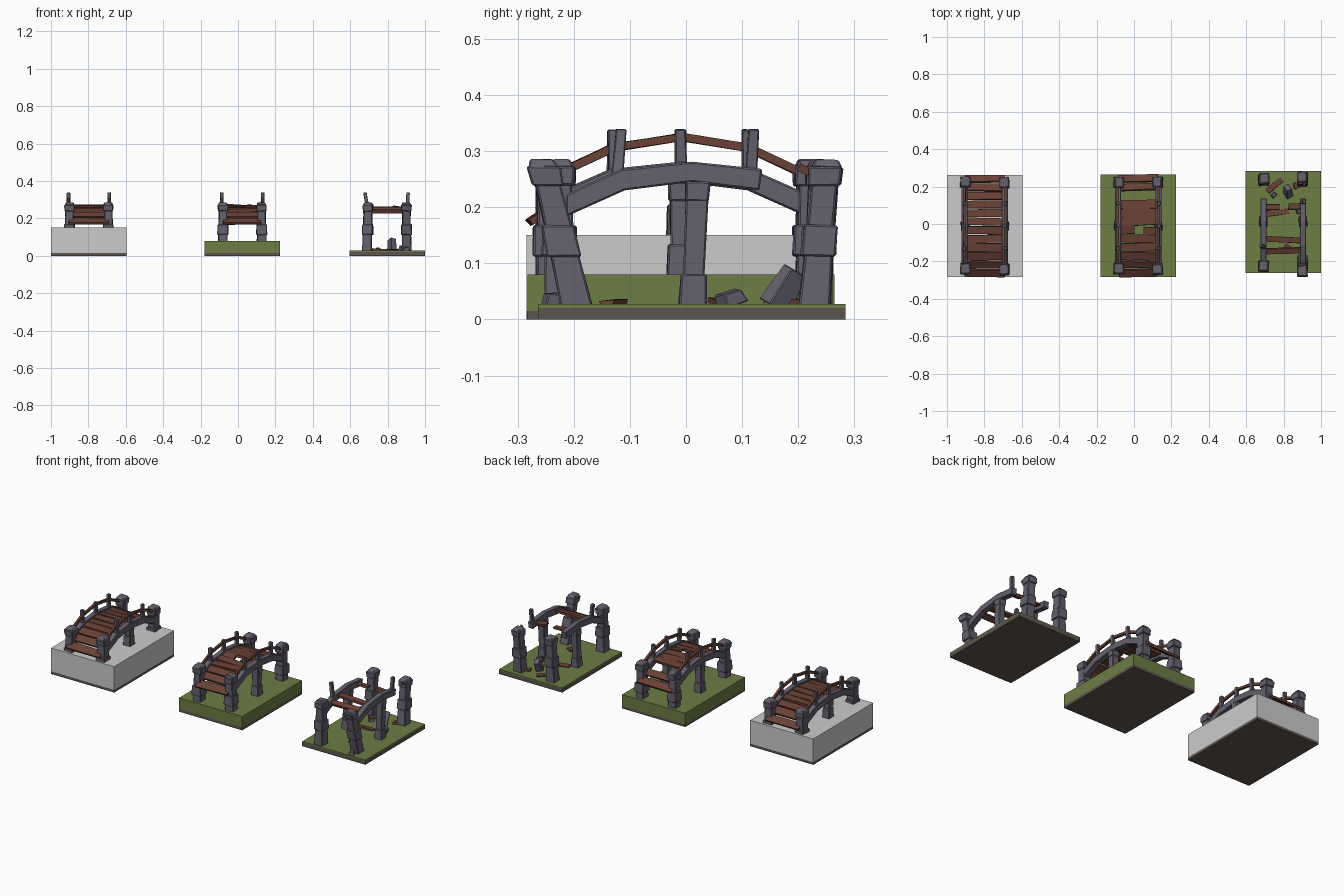
import bpy, bmesh, random
from math import radians
from mathutils import Vector, Matrix, Euler

if "Cube" in bpy.data.objects:
    bpy.data.objects.remove(bpy.data.objects["Cube"])

random.seed(4)


def mat(name, col):
    m = bpy.data.materials.new(name)
    m.diffuse_color = (*col, 1)
    m.use_nodes = True
    m.node_tree.nodes["Principled BSDF"].inputs["Base Color"].default_value = m.diffuse_color
    return m


STONE = mat("stone", (0.13, 0.12, 0.155))
WOOD = mat("wood", (0.14, 0.052, 0.036))
GRASS = mat("grass", (0.15, 0.205, 0.06))
SOIL = mat("soil", (0.11, 0.09, 0.075))


def finish(bm, name, loc, material=None, bevel=0):
    bmesh.ops.recalc_face_normals(bm, faces=bm.faces)
    me = bpy.data.meshes.new(name)
    bm.to_mesh(me)
    bm.free()
    ob = bpy.data.objects.new(name, me)
    ob.location = loc
    bpy.context.collection.objects.link(ob)
    if material:
        me.materials.append(material)
    if bevel:
        b = ob.modifiers.new("bevel", 'BEVEL')
        b.width, b.segments = bevel, 1
    return ob


def block(bm, c, size, rot=(0, 0, 0), taper=1.0, jit=0.0, frame=Matrix()):
    """Box with optional top taper, corner jitter and parent frame."""
    vs = bmesh.ops.create_cube(bm, size=1)["verts"]
    m = frame @ Matrix.Translation(c) @ Euler([radians(a) for a in rot]).to_matrix().to_4x4()
    for v in vs:
        k = taper if v.co.z > 0 else 1
        p = Vector((v.co.x * size[0] * k, v.co.y * size[1] * k, v.co.z * size[2]))
        p += Vector([random.uniform(-jit, jit) for _ in range(3)])
        v.co = m @ p


def bar(bm, p, q, w, h, jit=0.0):
    """Box running from p to q."""
    p, q = Vector(p), Vector(q)
    d = q - p
    m = Matrix.Translation((p + q) / 2) @ d.to_track_quat('Y', 'Z').to_matrix().to_4x4()
    block(bm, (0, 0, 0), (w, d.length, h), jit=jit, frame=m)


def interp(path, y):
    for (a, za), (b, zb) in zip(path, path[1:]):
        if y <= b:
            break
    s = (zb - za) / (b - a)
    return za + s * (y - a), s


def lean(p, bottom, top):
    """Shear frame so a vertical stack goes from bottom to top at z .02-.285."""
    m = Matrix.Translation((bottom[0], bottom[1], 0))
    for i in (0, 1):
        m[i][2] = (top[i] - bottom[i]) / 0.265
        m[i][3] -= m[i][2] * 0.02
    return m


TOP = [(-.225, .222), (-.20, .235), (-.125, .268), (0, .281), (.125, .268), (.20, .235), (.225, .222)]
LOW = [(-.225, .183), (-.12, .23), (0, .245), (.12, .23), (.225, .183)]
DECK = [(-.265, .176), (-.2, .22), (-.12, .253), (0, .266), (.12, .253), (.2, .22), (.265, .176)]
RAIL = [(-.235, .252), (-.12, .306), (0, .325), (.12, .306), (.235, .252)]


def base(name, loc, h, top_mat, soil_h):
    for part, z0, z1, m in (("soil", 0, soil_h, SOIL), ("ground", soil_h, h, top_mat)):
        bm = bmesh.new()
        block(bm, (0, 0, (z0 + z1) / 2), (.405, .547, z1 - z0))
        finish(bm, name + "_" + part, loc, m)


def corner_post(name, loc, bottom, top):
    bm = bmesh.new()
    f = lean(None, bottom, top)
    for z0, z1, w, t in ((.01, .12, .057, .88), (.112, .168, .062, .94), (.16, .245, .048, .95),
                         (.238, .272, .055, 1.08), (.27, .285, .055, .75)):
        block(bm, (0, 0, (z0 + z1) / 2), (w * .94, w, z1 - z0), (0, 0, random.uniform(-4, 4)), t, .0015, f)
    finish(bm, name, loc, STONE, .003)


def middle_leg(name, loc, x, z, tilt):
    bm = bmesh.new()
    f = lean(None, (x, 0), (x, tilt))
    block(bm, (0, 0, z + .022), (.046, .05, .064), (0, 0, 2), .9, .001, f)
    block(bm, (0, 0, (z + .23) / 2), (.036, .036, .23 - z), (0, 0, 0), 1.1, .001, f)
    block(bm, (0, 0, .228), (.042, .042, .036), (0, 0, 0), 1.05, .001, f)
    finish(bm, name, loc, STONE, .003)


def arch(name, loc, x, ymax=1):
    pts = [p for p in TOP if p[0] <= ymax] + [p for p in reversed(LOW) if p[0] <= ymax]
    bm = bmesh.new()
    f = bm.faces.new([bm.verts.new((x - .016, y, z)) for y, z in pts])
    ext = bmesh.ops.extrude_face_region(bm, geom=[f])["geom"]
    bmesh.ops.translate(bm, vec=(.032, 0, 0), verts=[g for g in ext if isinstance(g, bmesh.types.BMVert)])
    finish(bm, name, loc, STONE, .003)


def railing(name, loc, x, ys, spans, wob):
    bm = bmesh.new()
    for y in ys:
        block(bm, (x, y, .297), (.019, .021, .083),
              (random.uniform(-wob, wob), random.uniform(-wob, wob), 0), .9, .001)
    finish(bm, name + "_posts", loc, STONE, .002)
    bm = bmesh.new()
    for i in spans:
        bar(bm, (x, *RAIL[i]), (x, *RAIL[i + 1]), .013, .014, .001)
    if spans:
        finish(bm, name + "_rail", loc, WOOD)


def planks(name, loc, ys, depth, wob, broken=()):
    bm = bmesh.new()
    for i, y in enumerate(ys):
        z, s = interp(DECK, y)
        rot = Euler((Vector((1, s)).angle_signed(Vector((1, 0))), radians(random.uniform(-wob, wob) / 2),
                     radians(random.uniform(-wob, wob))))
        f = Matrix.Translation((0, y, z)) @ rot.to_matrix().to_4x4()
        d = depth * random.uniform(.9, 1.08)
        if i in broken:
            block(bm, (-.065, 0, 0), (.09, d, .013), jit=.004, frame=f)
            block(bm, (.07, 0, 0), (.08, d, .013), (0, 4, 0), jit=.004, frame=f)
        else:
            block(bm, (0, 0, 0), (random.uniform(.2, .215), d, .014), jit=.0018, frame=f)
    finish(bm, name, loc, WOOD)


sides = ((-1, "left"), (1, "right"))
full = [-.252 + .504 * i / 11 for i in range(12)]

# Intact bridge over grey block, worn bridge over grass
for name, cx, cy, h, m, ys, wob, brk in (
        ("intact", -.7975, -.0105, .15, None, full, 1, ()),
        ("worn", .0225, -.009, .08, GRASS, [y for i, y in enumerate(full) if i != 9], 3.5, (5,))):
    loc = (cx, cy, 0)
    base(name + "_base", loc, h, m, .015)
    for sx, side in sides:
        for sy, end in ((-1, "front"), (1, "back")):
            corner_post(f"{name}_{end}_{side}_post", loc, (sx * .104, sy * .23),
                        (sx * .103, sy * random.uniform(.23, .238)))
        middle_leg(f"{name}_{side}_middle_leg", loc, sx * .106, h, 0)
        arch(f"{name}_{side}_arch", loc, sx * .108)
        railing(f"{name}_{side}_railing", loc, sx * .109, (-.12, 0, .12), range(4), wob)
    planks(name + "_planks", loc, ys, .043, wob, brk)

# Ruined bridge
loc = (.7975, .011, 0)
base("ruined_base", loc, .027, GRASS, .02)
corner_post("ruined_front_left_post", loc, (-.107, -.235), (-.103, -.238))
corner_post("ruined_front_right_post", loc, (.104, -.205), (.103, -.268))
corner_post("ruined_back_left_post", loc, (-.107, .222), (-.1, .232))
corner_post("ruined_back_right_post", loc, (.104, .217), (.102, .24))
for sx, side in sides:
    middle_leg(f"ruined_{side}_middle_leg", loc, sx * .106, .027, .012)
    arch(f"ruined_{side}_arch", loc, sx * .106, .13)
railing("ruined_left_railing", loc, -.112, (-.13,), (), 14)
railing("ruined_right_railing", loc, .11, (.108,), (), 5)
planks("ruined_planks", loc, [-.155, -.095, .08], .03, 3, (2,))

# Rail stub left on a back post
bm = bmesh.new()
bar(bm, (.11, .235, .25), (.11, .19, .272), .013, .014, .002)
finish(bm, "ruined_rail_stub", loc, WOOD)

# Fallen stones and boards
bm = bmesh.new()
block(bm, (.025, .165, .055), (.036, .045, .075), (-25, 14, 30), .9, .003)
block(bm, (.085, .07, .036), (.04, .045, .026), (20, 0, 25), .8, .004)
block(bm, (.10, -.25, .035), (.03, .03, .02), (0, 5, 20), .8, .003)
block(bm, (-.05, .145, .034), (.03, .025, .018), (0, 0, 40), .7, .003)
finish(bm, "fallen_stones", loc, STONE, .002)
bm = bmesh.new()
for x, y, r, l in ((-.045, .195, 38, .1), (.085, .2, 20, .06), (.03, -.14, -30, .05), (-.03, .05, 8, .12)):
    block(bm, (x, y, .03), (l, .03, .01), (0, 2, r), 1, .003)
finish(bm, "fallen_boards", loc, WOOD)
